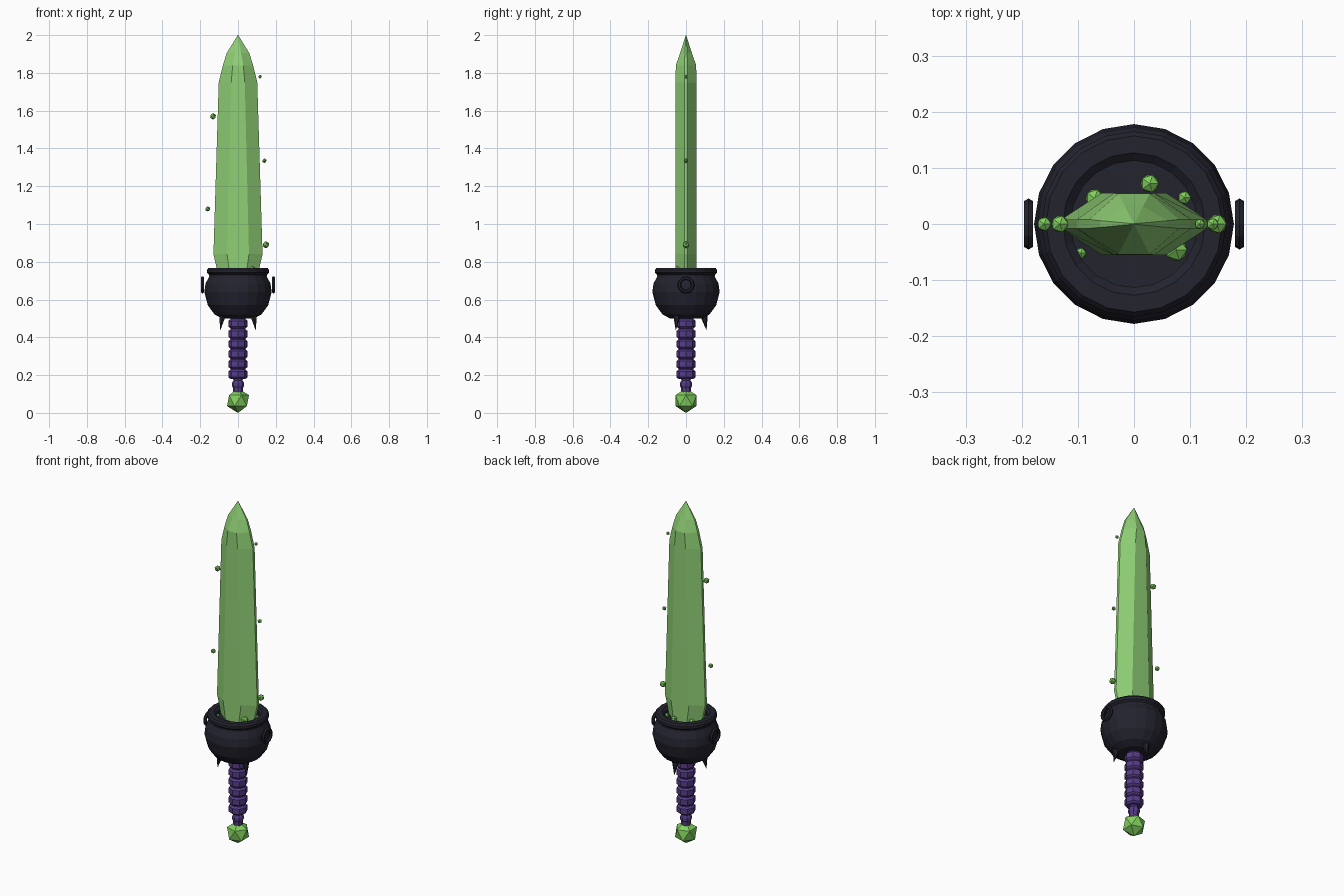
import bpy, bmesh, math
from mathutils import Vector

cube = bpy.data.objects.get("Cube")
if cube:
    bpy.data.objects.remove(cube)


def material(name, rgb):
    m = bpy.data.materials.new(name)
    m.use_nodes = True
    m.diffuse_color = (*rgb, 1)
    m.node_tree.nodes["Principled BSDF"].inputs["Base Color"].default_value = (*rgb, 1)
    return m


BLADE = material("blade green", (0.28, 0.63, 0.18))
SLIME = material("slime green", (0.22, 0.63, 0.11))
IRON = material("black iron", (0.017, 0.017, 0.028))
GRIP = material("purple grip", (0.095, 0.045, 0.25))


def finish(name, bm, mat):
    bmesh.ops.recalc_face_normals(bm, faces=bm.faces)
    me = bpy.data.meshes.new(name)
    bm.to_mesh(me)
    bm.free()
    me.materials.append(mat)
    ob = bpy.data.objects.new(name, me)
    bpy.context.collection.objects.link(ob)
    return ob


def loft(name, rings, mat):
    """Skin a stack of equal-length point rings and cap both ends."""
    bm = bmesh.new()
    rows = [[bm.verts.new(p) for p in ring] for ring in rings]
    n = len(rows[0])
    for a, b in zip(rows, rows[1:]):
        for i in range(n):
            j = (i + 1) % n
            bm.faces.new((a[i], a[j], b[j], b[i]))
    bm.faces.new(rows[0])
    bm.faces.new(rows[-1])
    return finish(name, bm, mat)


def lathe(name, profile, sides, mat, turn=0):
    angles = [turn + math.tau * i / sides for i in range(sides)]
    return loft(name, [[(r * math.cos(a), r * math.sin(a), z) for a in angles]
                       for r, z in profile], mat)


def gem(name, centre, radius, mat):
    bm = bmesh.new()
    bmesh.ops.create_icosphere(bm, subdivisions=1, radius=radius)
    bmesh.ops.translate(bm, verts=bm.verts, vec=centre)
    return finish(name, bm, mat)


# Blade: sections of height, edge half width, flat half width, half thickness, edge bevel
sections = [(0.71, 0.10, 0.040, 0.055, 0.008), (0.84, 0.130, 0.058, 0.055, 0.008),
            (1.75, 0.102, 0.036, 0.055, 0.008), (1.84, 0.080, 0.028, 0.054, 0.008),
            (1.905, 0.060, 0.016, 0.031, 0.006), (2.0, 0.001, 0.0005, 0.001, 0.0005)]


def blade_ring(z, w, f, t, e):
    half = [(w, -e), (w, e), (f, t), (0, t), (-f, t)]
    return [(x, y, z) for x, y in half + [(-x, -y) for x, y in half]]


loft("blade", [blade_ring(*s) for s in sections], BLADE)

# Cauldron guard, with its rim and shallow hollow
lathe("cauldron", [(0.085, 0.50), (0.125, 0.522), (0.160, 0.57), (0.178, 0.64),
                   (0.172, 0.685), (0.152, 0.722), (0.153, 0.732), (0.165, 0.742),
                   (0.165, 0.757), (0.157, 0.767), (0.127, 0.767), (0.113, 0.755),
                   (0.113, 0.73)], 20, IRON)

# Ring handles on both sides
for side, x in (("left", 0.188), ("right", -0.188)):
    bpy.ops.mesh.primitive_torus_add(major_segments=12, minor_segments=6,
                                     major_radius=0.036, minor_radius=0.0095,
                                     location=(x, 0, 0.678),
                                     rotation=(0, math.pi / 2, 0))
    ring = bpy.context.object
    ring.name = side + "_ring_handle"
    ring.data.materials.append(IRON)

# Three pointed feet
for k in range(3):
    a = math.pi / 2 + k * math.tau / 3
    out = Vector((math.cos(a), math.sin(a), 0))
    across = Vector((-math.sin(a), math.cos(a), 0))
    rings = []
    for z, reach, r in ((0.53, 0.092, 0.024), (0.44, 0.108, 0.001)):
        rings.append([out * (reach + r * math.cos(b)) + across * r * math.sin(b)
                      + Vector((0, 0, z)) for b in [math.tau * i / 6 for i in range(6)]])
    loft("foot_%d" % (k + 1), rings, IRON)

# Grip: narrow collar, then six wrapped bands
grip = [(0.026, 0.11), (0.026, 0.132), (0.032, 0.143), (0.032, 0.158),
        (0.024, 0.172), (0.026, 0.18)]
pitch = 0.0535
for k in range(6):
    z = 0.18 + k * pitch
    grip += [(0.040, z), (0.050, z + 0.009), (0.050, z + 0.040), (0.040, z + 0.049)]
grip.append((0.040, 0.51))
lathe("grip", grip, 8, GRIP)

# Pommel gem
gem("pommel", (0, 0, 0.065), 0.065, SLIME)

# Bubbles floating off the edges and sitting in the hollow
bubbles = [(0.117, 0, 1.78, 0.010), (-0.132, 0, 1.57, 0.017), (0.140, 0, 1.335, 0.012),
           (-0.160, 0, 1.08, 0.014), (0.148, 0, 0.89, 0.019),
           (0.028, 0.072, 0.745, 0.018), (0.090, 0.047, 0.742, 0.013),
           (-0.070, 0.046, 0.745, 0.018), (-0.095, -0.052, 0.74, 0.011),
           (0.075, -0.046, 0.755, 0.022)]
for i, (x, y, z, r) in enumerate(bubbles):
    gem("bubble_%d" % (i + 1), (x, y, z), r, SLIME)
